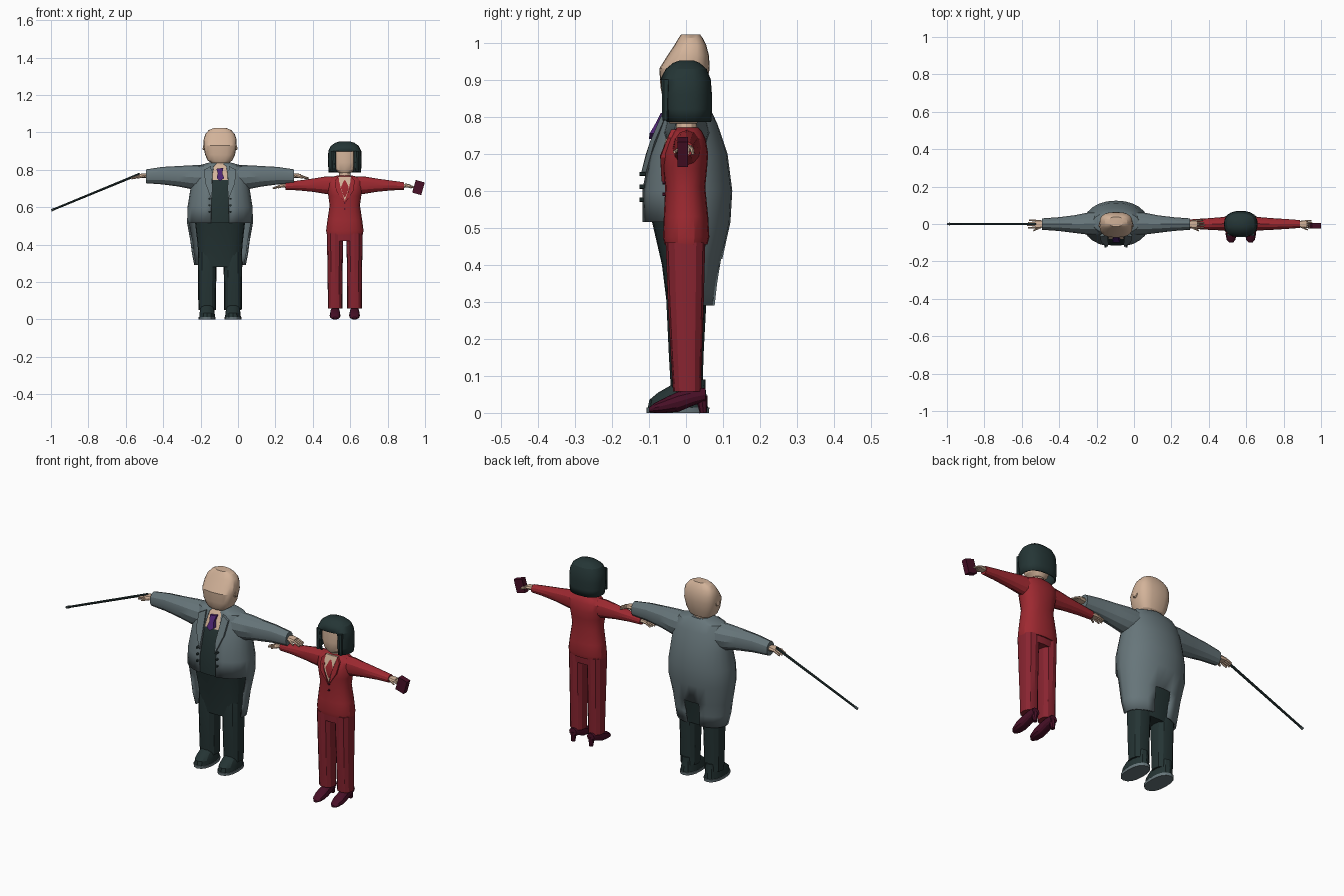
import bpy, bmesh, math
from mathutils import Vector, Matrix

if "Cube" in bpy.data.objects:
    bpy.data.objects.remove(bpy.data.objects["Cube"])

def material(name, rgb):
    m = bpy.data.materials.new(name)
    m.diffuse_color = (*rgb, 1)
    m.use_nodes = True
    m.node_tree.nodes["Principled BSDF"].inputs["Base Color"].default_value = m.diffuse_color
    return m

SKIN = material("skin", (.65, .45, .32))
COAT = material("grey_cloth", (.135, .18, .195))
DARK = material("dark_cloth", (.018, .034, .034))
HAIR = material("dark_hair", (.018, .036, .036))
RED = material("red_cloth", (.34, .022, .03))
PANTS = material("deep_red_cloth", (.25, .018, .03))
WINE = material("wine_leather", (.065, .005, .02))
PURPLE = material("purple_silk", (.075, .018, .17))

MAN, WOMAN = -.096, .571

def finish(name, bm, mats, solid=0):
    me = bpy.data.meshes.new(name)
    bm.to_mesh(me)
    bm.free()
    ob = bpy.data.objects.new(name, me)
    bpy.context.collection.objects.link(ob)
    for m in mats:
        me.materials.append(m)
    if solid:
        mod = ob.modifiers.new("thickness", 'SOLIDIFY')
        mod.thickness = solid
        mod.offset = -1
    return ob

def loft(name, rings, *mats, o=(0, 0, 0), axis='z', n=12, p=2.0, rule=None, caps=True, solid=0):
    """Skin through rings (t, u0, u1, v0, v1). rule(angle from front, t) gives a
    material index, or None to leave the face out."""
    bm = bmesh.new()
    rows = []
    f = lambda c: math.copysign(abs(c) ** (2 / p), c)
    for t, u0, u1, v0, v1 in rings:
        row = []
        for i in range(n):
            a = 2 * math.pi * i / n - math.pi
            u = (u0 + u1) / 2 + (u1 - u0) / 2 * f(math.sin(a))
            v = (v0 + v1) / 2 - (v1 - v0) / 2 * f(math.cos(a))
            co = {'z': (u, v, t), 'x': (t, u, v), 'y': (u, t, v)}[axis]
            row.append(bm.verts.new(Vector(co) + Vector(o)))
        rows.append(row)
    drop = []
    for k in range(len(rows) - 1):
        for i in range(n):
            j = (i + 1) % n
            face = bm.faces.new((rows[k][i], rows[k][j], rows[k + 1][j], rows[k + 1][i]))
            if rule:
                r = rule((i + .5) * 360 / n - 180, (rings[k][0] + rings[k + 1][0]) / 2)
                if r is None:
                    drop.append(face)
                else:
                    face.material_index = r
    ends = [bm.faces.new(rows[0]), bm.faces.new(rows[-1])]
    bmesh.ops.recalc_face_normals(bm, faces=bm.faces)
    if not caps:
        drop.append(ends[0])
    bmesh.ops.delete(bm, geom=drop, context='FACES')
    return finish(name, bm, mats, solid)

def sym(*rows):
    """Rings from (t, half width, v0, v1)."""
    return [(t, -w, w, a, b) for t, w, a, b in rows]

def plate(name, pts, mat, o=(0, 0, 0), depth=.02):
    """Panel through (x, y, z) points, pushed back into the body."""
    bm = bmesh.new()
    front = bm.faces.new([bm.verts.new(Vector(q) + Vector(o)) for q in pts])
    ext = bmesh.ops.extrude_face_region(bm, geom=[front])
    for v in [g for g in ext["geom"] if isinstance(g, bmesh.types.BMVert)]:
        v.co.y += depth
    bmesh.ops.recalc_face_normals(bm, faces=bm.faces)
    return finish(name, bm, [mat])

def tube(name, a, b, r0, r1, mat, n=8):
    a, b = Vector(a), Vector(b)
    bm = bmesh.new()
    rot = (b - a).to_track_quat('Z', 'Y').to_matrix().to_4x4()
    bmesh.ops.create_cone(bm, cap_ends=True, segments=n, radius1=r0, radius2=r1,
                          depth=(b - a).length, matrix=Matrix.Translation((a + b) / 2) @ rot)
    return finish(name, bm, [mat])

def hand(name, x, z, s, k):
    """Palm, four fingers and thumb pointing along s, scaled by k."""
    loft(name + "_palm", [(x - s * .01, -.017 * k, .017 * k, z - .013 * k, z + .013 * k),
                          (x + s * .018 * k, -.026 * k, .024 * k, z - .012 * k, z + .014 * k),
                          (x + s * .042 * k, -.025 * k, .024 * k, z - .011 * k, z + .009 * k)],
         SKIN, axis='x', n=8, p=2.6)
    for i in range(4):
        y = (-.019 + .0125 * i) * k
        tube(name + "_finger", (x + s * .036 * k, y, z), (x + s * (.085 - .006 * abs(i - 1)) * k, y * 1.2, z - .016 * k),
             .007 * k, .005 * k, SKIN, 6)
    tube(name + "_thumb", (x + s * .01 * k, -.018 * k, z), (x + s * .05 * k, -.038 * k, z - .012 * k),
         .008 * k, .005 * k, SKIN, 6)

# ---------------- man ----------------
M = (MAN, 0, 0)
loft("man_head", sym((.835, .045, -.055, .03), (.85, .066, -.063, .045), (.88, .08, -.069, .055),
                     (.93, .089, -.072, .064), (.965, .087, -.05, .062), (.992, .078, -.032, .055),
                     (1.012, .06, -.02, .045), (1.022, .036, -.013, .038)), SKIN, o=M, n=20, p=2.8)
loft("man_neck", sym((.78, .055, -.055, .05), (.85, .046, -.04, .04)), SKIN, o=M)

def coat_rule(a, z):
    a = abs(a)
    if z > .515:
        return None if a < 15 else 0
    if a < 75 or (a > 165 and z < .42):
        return None
    return 0

body = [(.29, .138, -.085, .08), (.35, .15, -.1, .087), (.415, .158, -.11, .098), (.515, .176, -.122, .12),
        (.6, .174, -.122, .125), (.7, .158, -.102, .112), (.78, .148, -.072, .085), (.82, .125, -.055, .066),
        (.838, .06, -.04, .05)]
loft("tailcoat", sym(*body), COAT, o=M, n=24, p=2.1, rule=coat_rule, caps=False, solid=.008)
# waistcoat under the coat, bare at the collar
inner = [(z, w * .93, a + .006, b - .009) for z, w, a, b in body if z > .5]
inner.insert(3, (.745, .14, -.083, .085))
loft("waistcoat", sym(*inner), DARK, SKIN, o=M, n=24, p=2.1,
     rule=lambda a, z: 1 if z > .745 and abs(a) < 40 else 0)
plate("cravat", [(-.02, -.068, .805), (.018, -.068, .81), (.012, -.082, .782), (.022, -.098, .755),
                 (0, -.1, .74), (-.018, -.098, .755), (-.012, -.082, .782)], PURPLE, o=M)
loft("trouser_hips", sym((.28, .113, -.05, .05), (.4, .12, -.065, .065), (.53, .135, -.095, .09)),
     DARK, o=M, n=20, p=2.6)
for s in (-1, 1):
    # lapels and coat buttons
    plate("lapel", [(s * .048, -.06, .82), (s * .085, -.068, .8), (s * .08, -.098, .73),
                    (s * .045, -.123, .64), (s * .04, -.108, .7)], COAT, o=M, depth=.012)
    for z in (.645, .61, .575):
        tube("coat_button", (MAN + s * .056, -.126, z), (MAN + s * .056, -.11, z), .006, .006, DARK, 6)
    # legs and shoes
    L = (MAN + s * .069, 0, 0)
    loft("trouser_leg", sym((.05, .047, -.04, .045), (.15, .048, -.046, .047), (.3, .05, -.053, .055),
                            (.36, .048, -.05, .055)), DARK, o=L, n=12, p=2.4)
    loft("shoe_sole", sym((0, .045, -.106, .062), (.014, .046, -.107, .063)), COAT, o=L, n=16, p=2.3)
    loft("shoe", sym((.014, .043, -.103, .059), (.035, .041, -.099, .057), (.055, .038, -.075, .054),
                     (.075, .034, -.04, .052), (.09, .03, -.025, .052)), DARK, o=L, n=14, p=2.3)
    # arms, hands and ears
    X = lambda d: MAN + s * d
    loft("coat_sleeve", [(X(.09), -.06, .065, .69, .825), (X(.155), -.056, .06, .697, .824),
                         (X(.22), -.048, .047, .71, .82), (X(.31), -.037, .036, .722, .815),
                         (X(.395), -.031, .03, .728, .802)], COAT, axis='x', n=12)
    hand("man_hand", X(.395), .768, s, .93)
    tube("ear", (X(.078), -.004, .918), (X(.09), -.002, .92), .017, .013, SKIN, 8)
# walking stick
tip = Vector((-.998, 0, .583))
top = Vector((-.525, 0, .778))
tube("walking_stick", top, tip, .0065, .0055, DARK)
tube("stick_tip", tip + (top - tip) * .03, tip, .0068, .0065, COAT)

# ---------------- woman ----------------
W = (WOMAN, 0, 0)
loft("woman_head", sym((.782, .032, -.045, .03), (.8, .052, -.054, .04), (.84, .068, -.057, .045),
                       (.9, .07, -.053, .05), (.925, .05, -.035, .04)), SKIN, o=W, n=16, p=2.3)
loft("woman_neck", sym((.74, .036, -.03, .032), (.8, .027, -.024, .027)), SKIN, o=W)
loft("bob_hair", sym((.785, .086, -.06, .068), (.82, .089, -.066, .07), (.86, .09, -.069, .07),
                     (.9, .088, -.07, .067), (.928, .074, -.055, .056), (.945, .05, -.035, .037),
                     (.952, .024, -.016, .02)), HAIR, o=W, n=24, p=2.4, caps=False, solid=.007,
     rule=lambda a, z: None if z < .9 and abs(a) < 30 else 0)
loft("jacket", sym((.455, .096, -.058, .058), (.475, .1, -.062, .063), (.53, .093, -.06, .06),
                   (.61, .081, -.056, .052), (.66, .088, -.062, .057), (.7, .097, -.062, .06),
                   (.74, .1, -.047, .053), (.76, .075, -.035, .043), (.77, .036, -.025, .034)),
     RED, o=W, n=20, p=2.3)
plate("neckline", [(-.034, -.036, .765), (0, -.04, .765), (.034, -.036, .765), (.03, -.056, .735),
                   (.02, -.068, .695), (0, -.064, .635), (-.02, -.068, .695), (-.03, -.056, .735)],
      SKIN, o=W)
for z in (.622, .59):
    tube("jacket_button", (WOMAN, -.064, z), (WOMAN, -.045, z), .005, .005, WINE, 6)
loft("pants_hips", sym((.42, .09, -.052, .05), (.48, .092, -.054, .054)), PANTS, o=W, n=16, p=2.5)
for s in (-1, 1):
    # lapels, legs and heeled shoes
    plate("jacket_lapel", [(s * .034, -.04, .765), (s * .053, -.05, .742), (s * .047, -.069, .69),
                           (s * .004, -.066, .625), (s * .021, -.07, .695)], RED, o=W, depth=.015)
    L = (WOMAN + s * .052, 0, 0)
    loft("pants_leg", sym((.058, .039, -.035, .041), (.15, .039, -.041, .043), (.3, .041, -.049, .048),
                          (.46, .044, -.055, .052)), PANTS, o=L, n=12, p=2.3)
    loft("heeled_shoe", sym((-.1, .01, .002, .014), (-.085, .023, 0, .027), (-.055, .029, 0, .042),
                            (-.02, .027, .003, .058), (.02, .025, .02, .065), (.052, .02, .03, .068)),
         WINE, axis='y', o=L, n=12, p=2.3)
    tube("shoe_heel", (L[0], .042, .045), (L[0], .047, 0), .016, .01, WINE)
    # arms and hands
    X = lambda d: WOMAN + s * d
    loft("jacket_sleeve", [(X(.06), -.036, .042, .665, .765), (X(.11), -.034, .036, .672, .763),
                           (X(.17), -.031, .031, .682, .753), (X(.25), -.026, .026, .69, .742),
                           (X(.316), -.021, .021, .692, .733)], RED, axis='x', n=12)
    hand("woman_hand", X(.316), .714, s, .82)
    # side locks framing the face
    tube("hair_lock", (X(.062), -.054, .9), (X(.066), -.056, .79), .012, .008, HAIR, 6)
# small purse in the outer hand
bm = bmesh.new()
bmesh.ops.create_cube(bm, size=1, matrix=Matrix.Translation((.965, -.009, .705)) @
                      Matrix.Rotation(.28, 4, 'Y') @ Matrix.Diagonal((.05, .028, .07, 1)))
finish("purse", bm, [WINE])

# smooth shading with sharp edges kept
bpy.ops.object.select_all(action='DESELECT')
for ob in bpy.context.scene.objects:
    ob.select_set(True)
    bpy.context.view_layer.objects.active = ob
bpy.ops.object.shade_smooth_by_angle(angle=math.radians(25))
